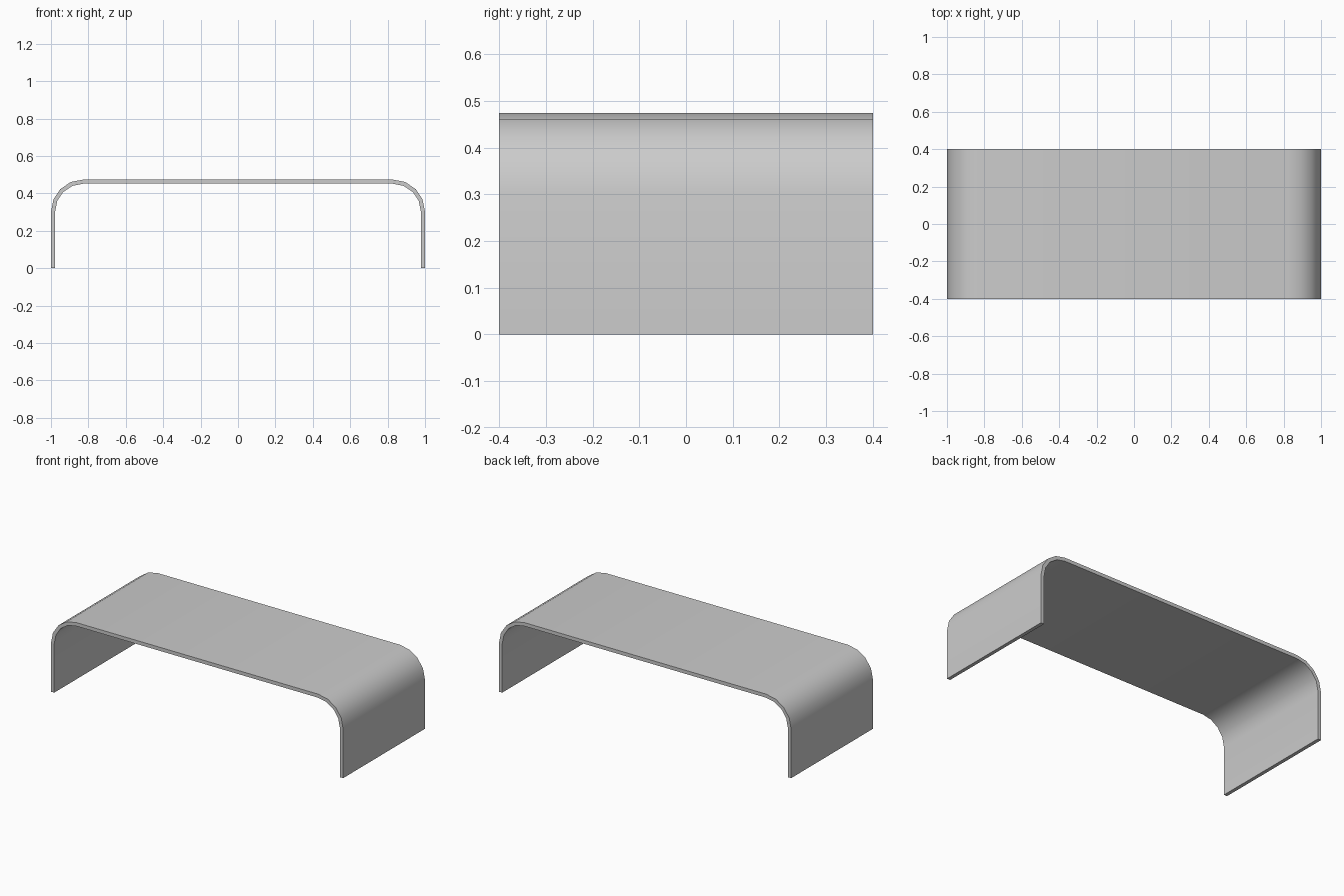
import bpy, bmesh
from math import sin, cos, pi, radians

if "Cube" in bpy.data.objects:
    bpy.data.objects.remove(bpy.data.objects["Cube"])

W, D, H = 1.0, 0.4, 0.474   # half width, half depth, height
T, R, SEG = 0.022, 0.172, 4  # sheet thickness, outer bend radius, bend segments


def arch(inset):
    """Left-to-right arch line, offset inwards by inset."""
    r = R - inset
    right = [(W - R + r * cos(pi / 2 * i / SEG), H - R + r * sin(pi / 2 * i / SEG))
             for i in range(SEG + 1)]
    right = [(W - inset, 0)] + right
    return [(-x, z) for x, z in right] + right[::-1]


# Bent sheet: quads between the outer and inner arch, extruded in depth
bm = bmesh.new()
outer = [bm.verts.new((x, -D, z)) for x, z in arch(0)]
inner = [bm.verts.new((x, -D, z)) for x, z in arch(T)]
for i in range(len(outer) - 1):
    bm.faces.new((outer[i], outer[i + 1], inner[i + 1], inner[i]))
ext = bmesh.ops.extrude_face_region(bm, geom=bm.faces[:])
moved = [v for v in ext["geom"] if isinstance(v, bmesh.types.BMVert)]
bmesh.ops.translate(bm, vec=(0, 2 * D, 0), verts=moved)
bmesh.ops.recalc_face_normals(bm, faces=bm.faces[:])

mesh = bpy.data.meshes.new("bent_table")
bm.to_mesh(mesh)
bm.free()
table = bpy.data.objects.new("bent_table", mesh)
bpy.context.collection.objects.link(table)

# Smooth bends, sharp rims
bpy.context.view_layer.objects.active = table
table.select_set(True)
bpy.ops.object.shade_smooth_by_angle(angle=radians(35))
